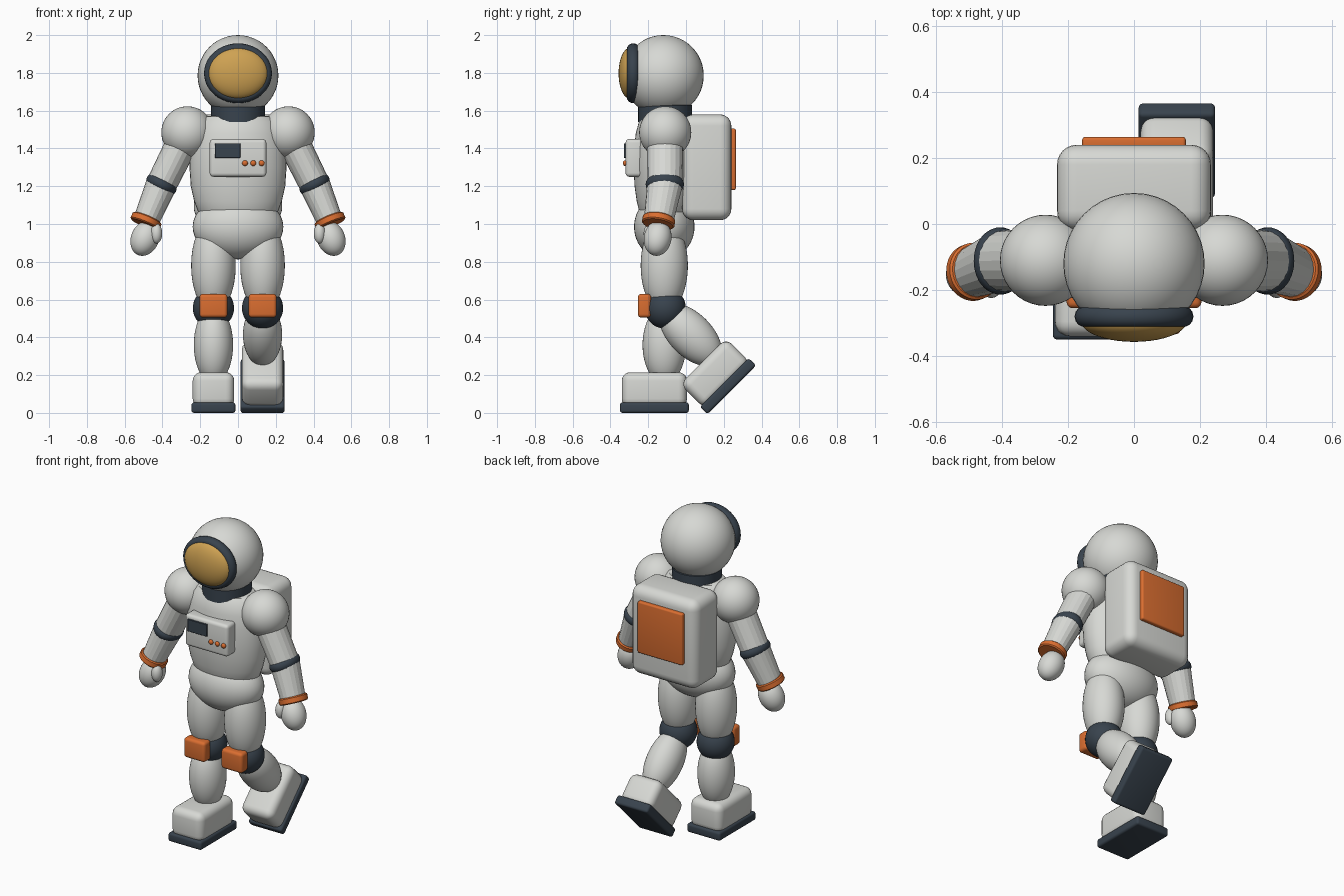
import bpy, bmesh, math
from mathutils import Matrix, Vector

cube = bpy.data.objects.get("Cube")
if cube:
    bpy.data.objects.remove(cube, do_unlink=True)


def material(name, rgb):
    m = bpy.data.materials.new(name)
    m.use_nodes = True
    m.diffuse_color = (*rgb, 1)
    m.node_tree.nodes["Principled BSDF"].inputs["Base Color"].default_value = (*rgb, 1)
    return m


WHITE = material("suit white", (0.68, 0.69, 0.66))
DARK = material("dark slate", (0.04, 0.056, 0.075))
ORANGE = material("orange", (0.70, 0.155, 0.03))
GOLD = material("visor gold", (0.62, 0.36, 0.085))
IDENT = Matrix.Identity(4)
BODY_Y = -0.11


def finish(name, bm, mat, matrix=IDENT, angle=40):
    """Turn a bmesh into a named, coloured object; angle 0 keeps it faceted."""
    bmesh.ops.recalc_face_normals(bm, faces=bm.faces)
    bm.transform(matrix)
    mesh = bpy.data.meshes.new(name)
    bm.to_mesh(mesh)
    bm.free()
    mesh.materials.append(mat)
    ob = bpy.data.objects.new(name, mesh)
    bpy.context.collection.objects.link(ob)
    if angle:
        bpy.ops.object.select_all(action='DESELECT')
        bpy.context.view_layer.objects.active = ob
        ob.select_set(True)
        bpy.ops.object.shade_smooth_by_angle(angle=math.radians(angle))
    return ob


def placed(center, size=(1, 1, 1), frame=IDENT):
    return Matrix.Translation(center) @ frame @ Matrix.Diagonal((*size, 1))


def ball(name, mat, center, radii, frame=IDENT, pose=IDENT):
    bm = bmesh.new()
    bmesh.ops.create_uvsphere(bm, u_segments=40, v_segments=24, radius=1)
    return finish(name, bm, mat, pose @ placed(center, radii, frame))


def box(name, mat, low, high, bevel, pose=IDENT, segments=4):
    low, high = Vector(low), Vector(high)
    bm = bmesh.new()
    bmesh.ops.create_cube(bm, size=1)
    bm.transform(placed((low + high) / 2, high - low))
    bmesh.ops.bevel(bm, geom=bm.edges[:], offset=bevel, segments=segments,
                    profile=0.5, affect='EDGES')
    return finish(name, bm, mat, pose)


def lathe(name, mat, profile, center=(0, 0, 0), scale=(1, 1, 1), frame=IDENT,
          steps=40, closed=False, angle=40):
    """Spin (radius, height) points round the local z axis."""
    bm = bmesh.new()
    verts = [bm.verts.new((r, 0, z)) for r, z in profile]
    pairs = list(zip(verts, verts[1:])) + ([(verts[-1], verts[0])] if closed else [])
    edges = [bm.edges.new(p) for p in pairs]
    bmesh.ops.spin(bm, geom=verts + edges, cent=(0, 0, 0), axis=(0, 0, 1),
                   angle=math.tau, steps=steps)
    bmesh.ops.remove_doubles(bm, verts=bm.verts, dist=1e-5)
    return finish(name, bm, mat, placed(center, scale, frame), angle)


def ring(major, minor, height):
    """Oval cross-section for a ring."""
    return [(major + minor * math.cos(a), height * math.sin(a))
            for a in (math.tau * i / 14 for i in range(14))]


def limb_frame(start, end):
    """Rotation whose z axis runs along the limb and whose y stays near world y."""
    z = (end - start).normalized()
    x = Vector((0, 1, 0)).cross(z).normalized()
    return Matrix((x, z.cross(x), z)).transposed().to_4x4()


# Helmet, visor and neck ring
ball("helmet", WHITE, (0, -0.12, 1.786), (0.214, 0.214, 0.214))
FACE = Matrix.Rotation(math.pi / 2, 4, 'X')
lathe("visor_rim", DARK, ring(0.15, 0.03, 0.032), (0, -0.28, 1.798),
      (1, 0.88, 1), FACE, closed=True)
ball("visor", GOLD, (0, -0.295, 1.798), (0.16, 0.062, 0.136))
lathe("neck_ring", DARK, [(0, 1.54), (0.143, 1.54), (0.143, 1.628), (0.13, 1.635), (0, 1.635)],
      (0, BODY_Y, 0))

# Torso and hips
lathe("torso", WHITE,
      [(0, 1.0), (0.17, 1.01), (0.21, 1.06), (0.232, 1.12), (0.25, 1.2), (0.257, 1.3),
       (0.254, 1.4), (0.24, 1.48), (0.215, 1.54), (0.18, 1.57), (0, 1.58)],
      (0, BODY_Y, 0), (1, 0.65, 1))
ball("hips", WHITE, (0, -0.115, 0.985), (0.24, 0.16, 0.172))

# Chest control panel
box("chest_panel", WHITE, (-0.15, -0.32, 1.25), (0.15, -0.23, 1.45), 0.02)
box("panel_screen", DARK, (-0.122, -0.329, 1.35), (0.012, -0.319, 1.427), 0.002, segments=1)
for i in range(3):
    ball(f"panel_button_{i + 1}", ORANGE, (0.037 + 0.044 * i, -0.322, 1.322),
         (0.015, 0.012, 0.015))

# Backpack
box("backpack", WHITE, (-0.233, -0.02, 1.02), (0.233, 0.24, 1.58), 0.06, segments=6)
box("backpack_plate", ORANGE, (-0.157, 0.225, 1.18), (0.157, 0.264, 1.505), 0.01)

for side, s in (("left", 1), ("right", -1)):
    # Arm: shoulder, sleeves, bands and hand
    shoulder = Vector((s * 0.268, BODY_Y, 1.485))
    elbow = Vector((s * 0.405, -0.112, 1.21))
    wrist = Vector((s * 0.487, -0.145, 1.015))
    ball(f"{side}_shoulder", WHITE, shoulder, (0.138, 0.138, 0.138))
    upper, lower = limb_frame(shoulder, elbow), limb_frame(elbow, wrist)
    for part, a, b, frame, r0, r1 in (("upper_arm", shoulder, elbow, upper, 0.098, 0.092),
                                      ("forearm", elbow, wrist, lower, 0.094, 0.078)):
        length = (b - a).length
        lathe(f"{side}_{part}", WHITE, [(0, 0), (r0, 0), (r1, length), (0, length)],
              a, (0.88, 1, 1), frame, steps=20, angle=0)
    lathe(f"{side}_elbow_band", DARK, ring(0.08, 0.022, 0.028), elbow,
          (0.84, 1, 1), upper, closed=True)
    lathe(f"{side}_wrist_band", ORANGE,
          [(0, -0.02), (0.08, -0.02), (0.087, -0.014), (0.087, 0.014), (0.08, 0.02), (0, 0.02)],
          wrist, (0.95, 1, 1), lower)
    ball(f"{side}_hand", WHITE, (s * 0.492, -0.15, 0.925), (0.074, 0.073, 0.097), lower)
    ball(f"{side}_thumb", WHITE, (s * 0.432, -0.19, 0.95), (0.031, 0.034, 0.053))

    # Leg: the left shin and boot swing back about the knee
    x = s * 0.13
    knee = Vector((x, BODY_Y, 0.555))
    pose = IDENT
    if side == "left":
        pose = (Matrix.Translation(knee) @ Matrix.Rotation(math.radians(45), 4, 'X')
                @ Matrix.Translation(-knee))
    ball(f"{side}_thigh", WHITE, (x, -0.115, 0.78), (0.118, 0.125, 0.25))
    ball(f"{side}_knee", DARK, knee, (0.109, 0.109, 0.109))
    box(f"{side}_knee_pad", ORANGE, (x - 0.074, -0.255, 0.505), (x + 0.074, -0.185, 0.63), 0.018)
    ball(f"{side}_shin", WHITE, (x, -0.115, 0.36), (0.104, 0.115, 0.205), pose=pose)
    box(f"{side}_boot", WHITE, (x - 0.11, -0.34, 0.03), (x + 0.11, 0.005, 0.215), 0.045, pose, 5)
    box(f"{side}_boot_sole", DARK, (x - 0.116, -0.35, 0), (x + 0.116, 0.015, 0.055), 0.014, pose)
